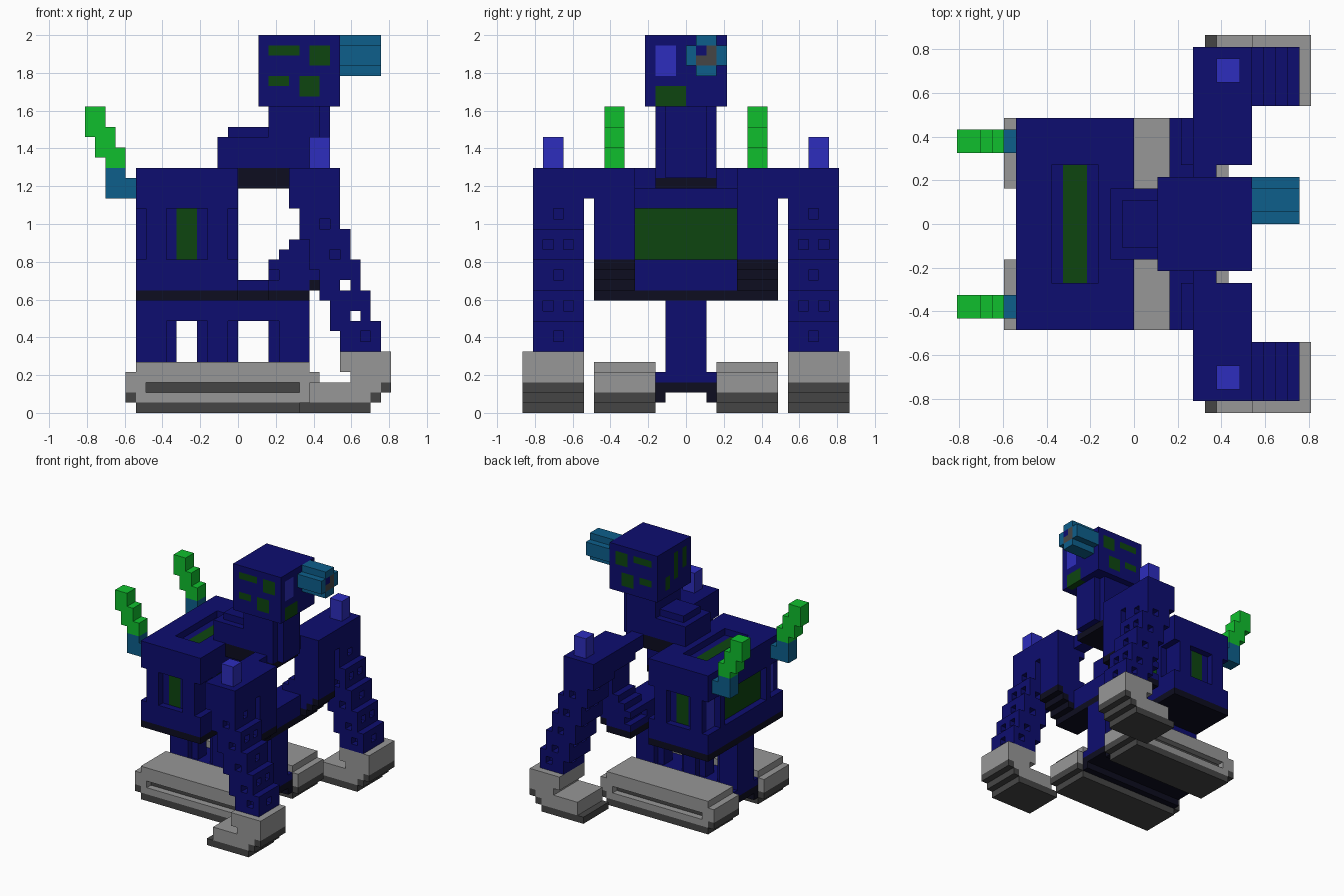
import bpy
import bmesh

cube = bpy.data.objects.get("Cube")
if cube:
    bpy.data.objects.remove(cube, do_unlink=True)

UNIT = 2 / 37  # size of one building block

COLOURS = {
    "navy": (0.004, 0.004, 0.16),
    "black": (0.004, 0.004, 0.014),
    "light_blue": (0.026, 0.026, 0.51),
    "teal": (0.004, 0.114, 0.26),
    "bright_green": (0.005, 0.52, 0.027),
    "dark_green": (0.004, 0.06, 0.005),
    "grey": (0.31, 0.31, 0.31),
    "dark_grey": (0.06, 0.06, 0.06),
}
NAMES = list(COLOURS)
MATERIALS = []
for name, rgb in COLOURS.items():
    material = bpy.data.materials.new(name)
    material.use_nodes = True
    material.diffuse_color = (*rgb, 1)
    shader = material.node_tree.nodes["Principled BSDF"]
    shader.inputs["Base Color"].default_value = (*rgb, 1)
    MATERIALS.append(material)


class Part:
    """A solid made of coloured blocks, skinned on its outer faces only."""

    def __init__(self):
        self.cells = {}

    def region(self, x, y, z):
        return [(i, j, k) for i in range(*x) for j in range(*y) for k in range(*z)]

    def add(self, colour, x, y, z):
        for cell in self.region(x, y, z):
            self.cells[cell] = NAMES.index(colour)

    def carve(self, x, y, z):
        for cell in self.region(x, y, z):
            self.cells.pop(cell, None)

    def mirrored(self):
        other = Part()
        other.cells = {(i, -1 - j, k): c for (i, j, k), c in self.cells.items()}
        return other

    def include_mirror(self):
        self.cells.update(self.mirrored().cells)

    def build(self, name):
        bm = bmesh.new()
        corners = {}

        def corner(p):
            if p not in corners:
                corners[p] = bm.verts.new([c * UNIT for c in p])
            return corners[p]

        for cell, colour in self.cells.items():
            for axis in range(3):
                u, v = (axis + 1) % 3, (axis + 2) % 3
                for side in (0, 1):
                    near = list(cell)
                    near[axis] += 2 * side - 1
                    if tuple(near) in self.cells:
                        continue
                    ring = []
                    for du, dv in ((0, 0), (1, 0), (1, 1), (0, 1)):
                        p = list(cell)
                        p[axis] += side
                        p[u] += du
                        p[v] += dv
                        ring.append(corner(tuple(p)))
                    face = bm.faces.new(ring if side else ring[::-1])
                    face.material_index = colour
        # merge flat areas of the same colour
        bmesh.ops.dissolve_limit(bm, angle_limit=0.01, verts=bm.verts,
                                 edges=bm.edges, delimit={'MATERIAL'})
        mesh = bpy.data.meshes.new(name)
        bm.to_mesh(mesh)
        bm.free()
        for material in MATERIALS:
            mesh.materials.append(material)
        bpy.context.collection.objects.link(bpy.data.objects.new(name, mesh))

    def build_pair(self, name):
        self.build("back_" + name)
        self.mirrored().build("front_" + name)


# Head with painted panels
head = Part()
head.add("navy", x=(2, 10), y=(-4, 4), z=(30, 37))
for x, z in (((3, 6), (35, 36)), ((7, 9), (34, 36)), ((3, 5), (32, 33)), ((6, 8), (31, 33))):
    head.add("dark_green", x=x, y=(-4, -3), z=z)
    head.add("dark_green", x=x, y=(3, 4), z=z)
for y, z in (((1, 2), (31, 33)), ((-1, 0), (32, 36)), ((-3, -2), (33, 36))):
    head.add("dark_green", x=(2, 3), y=y, z=z)
head.add("light_blue", x=(9, 10), y=(-3, -1), z=(33, 36))
head.add("dark_green", x=(9, 10), y=(-3, 0), z=(30, 32))
head.build("head")

# Eye tube with a cross-shaped section
tube = Part()
tube.add("teal", x=(10, 14), y=(1, 3), z=(33, 37))
tube.add("teal", x=(10, 14), y=(0, 4), z=(34, 36))
tube.add("dark_grey", x=(13, 14), y=(1, 3), z=(34, 36))
tube.add("navy", x=(13, 14), y=(1, 2), z=(35, 36))
tube.build("eye_tube")

# Neck
neck = Part()
neck.add("navy", x=(-2, 8), y=(-3, 3), z=(24, 27))
neck.add("navy", x=(-1, 3), y=(-2, 2), z=(27, 28))
neck.add("navy", x=(3, 8), y=(-3, 3), z=(23, 30))
neck.add("navy", x=(8, 9), y=(-2, 2), z=(23, 30))
neck.add("navy", x=(5, 7), y=(-5, 5), z=(22, 24))
neck.add("black", x=(0, 5), y=(-3, 3), z=(22, 24))
neck.add("black", x=(5, 8), y=(-3, 3), z=(22, 23))
neck.build("neck")

# Hull with recessed windows on every side
hull = Part()
hull.add("navy", x=(-10, 0), y=(-9, 9), z=(12, 24))
hull.add("black", x=(-10, 0), y=(-9, 9), z=(11, 12))
for outer, inner in ((-10, -9), (-1, -2)):
    hull.carve(x=(outer, outer + 1), y=(-5, 5), z=(15, 20))
    hull.add("dark_green", x=(inner, inner + 1), y=(-5, 5), z=(15, 20))
    for y in ((-9, -6), (6, 9)):
        hull.carve(x=(outer, outer + 1), y=y, z=(15, 20))
for y in ((-8, -6), (6, 8)):
    hull.add("light_blue", x=(-9, -8), y=y, z=(15, 20))
for outer, inner in ((-9, -8), (8, 7)):
    hull.carve(x=(-7, -3), y=(outer, outer + 1), z=(15, 20))
    hull.add("dark_green", x=(-6, -4), y=(inner, inner + 1), z=(15, 20))
hull.carve(x=(-7, -3), y=(-5, 5), z=(23, 24))
hull.add("dark_green", x=(-6, -4), y=(-5, 5), z=(22, 23))
hull.build("hull")

# Lower beam and stepped struts rising to the shoulders
frame = Part()
frame.add("navy", x=(0, 3), y=(0, 3), z=(12, 13))
frame.add("navy", x=(3, 7), y=(0, 5), z=(12, 15))
for step in range(4):
    frame.add("navy", x=(3 + max(0, step - 1), 7 + step), y=(5, 9), z=(11 + step, 12 + step))
    frame.add("black", x=(6 + step, 7 + step), y=(5, 9), z=(11 + step, 12 + step))
frame.add("navy", x=(3, 8), y=(5, 9), z=(14, 15))
frame.add("navy", x=(4, 10), y=(5, 9), z=(15, 16))
frame.add("navy", x=(5, 10), y=(5, 9), z=(16, 17))
frame.add("navy", x=(6, 10), y=(5, 9), z=(17, 21))
frame.add("black", x=(0, 3), y=(0, 3), z=(11, 12))
frame.add("black", x=(3, 7), y=(0, 5), z=(11, 12))
frame.add("black", x=(3, 7), y=(5, 9), z=(11, 12))
frame.include_mirror()
frame.build("lower_frame")

# Three-post pedestal and the axle plate between the feet
pedestal = Part()
pedestal.add("navy", x=(-10, 7), y=(-2, 2), z=(9, 11))
for thick, thin in (((-10, -7), (-10, -6)), ((-3, -1), (-4, 0)), ((4, 7), (3, 7))):
    pedestal.add("navy", x=thick, y=(-2, 2), z=(4, 9))
    pedestal.add("navy", x=thin, y=(-1, 1), z=(4, 9))
pedestal.add("navy", x=(-10, 7), y=(-3, 3), z=(3, 4))
pedestal.add("black", x=(-10, 7), y=(-3, 3), z=(2, 3))
pedestal.add("black", x=(-10, 7), y=(-3, -2), z=(1, 2))
pedestal.add("black", x=(-10, 7), y=(2, 3), z=(1, 2))
pedestal.build("pedestal")

# Long track feet with a side groove
foot = Part()
foot.add("dark_grey", x=(-10, 7), y=(3, 9), z=(0, 1))
foot.add("grey", x=(-11, 8), y=(3, 9), z=(1, 4))
foot.add("grey", x=(-10, 7), y=(3, 9), z=(4, 5))
foot.add("dark_grey", x=(7, 8), y=(3, 9), z=(1, 2))
foot.add("dark_grey", x=(-11, -10), y=(3, 9), z=(1, 2))
foot.carve(x=(-9, 6), y=(8, 9), z=(2, 3))
foot.add("dark_grey", x=(-9, 6), y=(7, 8), z=(2, 3))
foot.build_pair("foot")

# Stepped arms with small holes
arm = Part()
for step in range(6):
    arm.add("navy", x=(10 - step, 14 - step), y=(10, 15),
            z=(max(6, 5 + 3 * step), min(24, 9 + 3 * step)))
arm.add("navy", x=(5, 10), y=(5, 15), z=(21, 24))
for step in range(5):
    low = max(7, 18 - 3 * step)
    for y in [(10, 15)] if step in (2, 3) else [(10, 11), (14, 15)]:
        arm.carve(x=(8 + step, 9 + step), y=y, z=(low, low + 1))
    high = 19 - 3 * step
    for j in (11, 13) if step % 2 else (12,):
        for i in (6 + step, 9 + step):
            arm.carve(x=(i, i + 1), y=(j, j + 1), z=(high, high + 1))
arm.build_pair("arm")

spike = Part()
spike.add("light_blue", x=(7, 9), y=(12, 14), z=(24, 27))
spike.build_pair("shoulder_spike")

# Hands with stepped dark soles
hand = Part()
hand.add("dark_grey", x=(6, 13), y=(10, 16), z=(0, 1))
hand.add("grey", x=(7, 13), y=(10, 16), z=(1, 2))
hand.add("dark_grey", x=(13, 14), y=(10, 16), z=(1, 2))
hand.add("grey", x=(7, 14), y=(10, 16), z=(2, 3))
hand.add("dark_grey", x=(14, 15), y=(10, 16), z=(2, 3))
hand.add("grey", x=(11, 15), y=(10, 16), z=(3, 4))
hand.add("grey", x=(10, 15), y=(10, 16), z=(4, 6))
hand.build_pair("hand")

# Curled tails
tail = Part()
tail.add("teal", x=(-13, -10), y=(6, 8), z=(21, 23))
tail.add("teal", x=(-13, -11), y=(6, 8), z=(23, 24))
tail.add("bright_green", x=(-13, -11), y=(6, 8), z=(24, 26))
tail.add("bright_green", x=(-14, -12), y=(6, 8), z=(25, 28))
tail.add("bright_green", x=(-15, -13), y=(6, 8), z=(27, 30))
tail.build_pair("tail")
